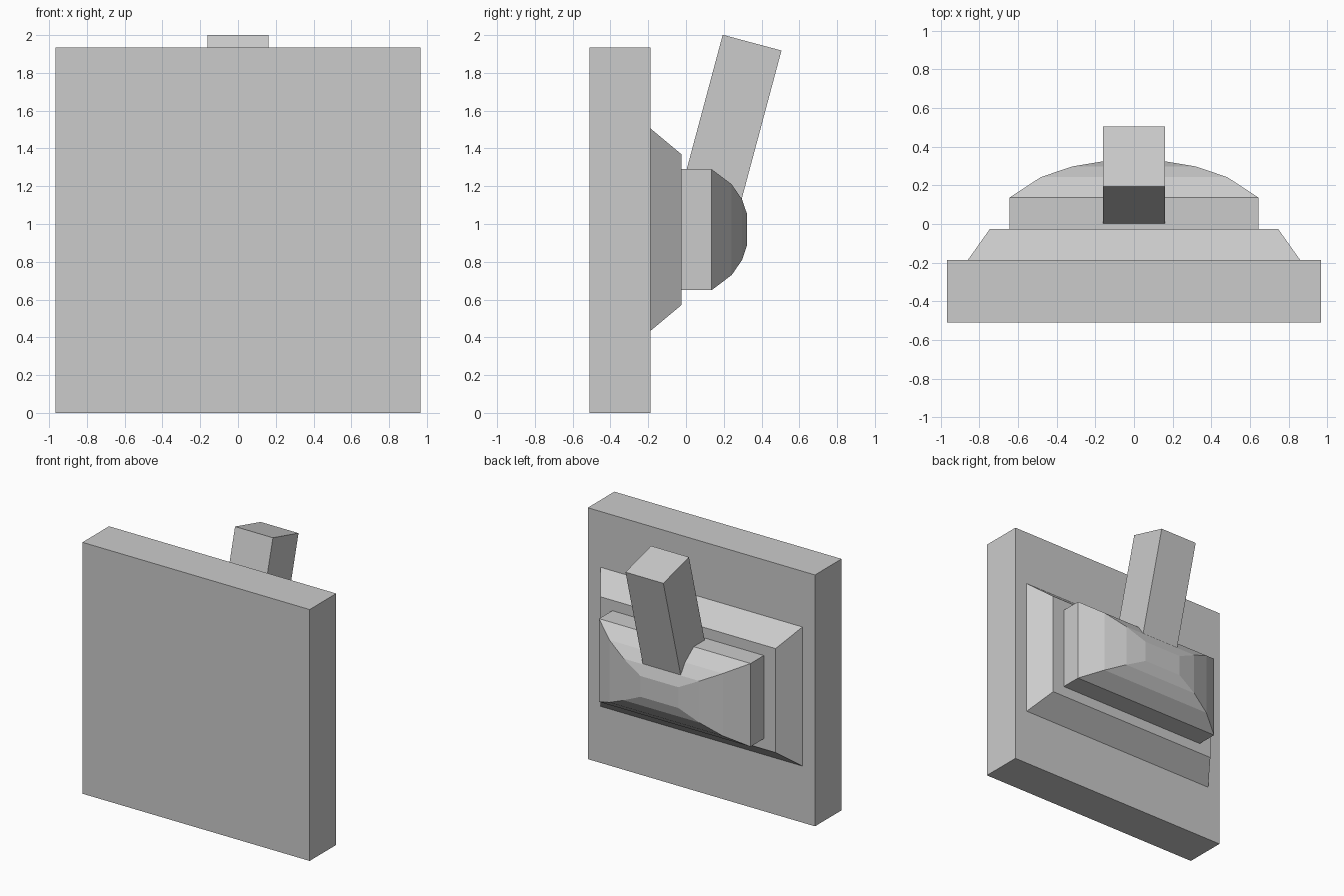
import bpy
import bmesh
from math import radians, sin, cos
from mathutils import Matrix

if "Cube" in bpy.data.objects:
    bpy.data.objects.remove(bpy.data.objects["Cube"])


def finish(name, bm):
    bmesh.ops.recalc_face_normals(bm, faces=bm.faces)
    mesh = bpy.data.meshes.new(name)
    bm.to_mesh(mesh)
    bm.free()
    obj = bpy.data.objects.new(name, mesh)
    bpy.context.collection.objects.link(obj)
    return obj


def loft(name, zc, sections):
    """Closed stack of rectangles (y, half width, half height) along y."""
    bm = bmesh.new()
    rings = [[bm.verts.new((sx * hx, y, zc + sz * hz))
              for sx, sz in ((-1, -1), (1, -1), (1, 1), (-1, 1))]
             for y, hx, hz in sections]
    for a, b in zip(rings, rings[1:]):
        for i in range(4):
            j = (i + 1) % 4
            bm.faces.new((a[i], a[j], b[j], b[i]))
    bm.faces.new(rings[0])
    bm.faces.new(rings[-1])
    return finish(name, bm)


# Wall plate and bevelled collar
loft("wall_plate", 0.967, [(-0.51, 0.967, 0.967), (-0.187, 0.967, 0.967)])
loft("collar", 0.97, [(-0.187, 0.86, 0.535), (-0.025, 0.745, 0.40)])

# Switch body: straight base, then a stepped pillow dome
loft("switch_body", 0.97, [
    (-0.025, 0.645, 0.32), (0.136, 0.645, 0.32), (0.242, 0.483, 0.24),
    (0.297, 0.322, 0.16), (0.324, 0.161, 0.08)])

# Tilted lever, sunk into the dome
tilt, length, width = radians(15), 0.96, 0.322
top_y, top_z = 0.35, 1.96
bm = bmesh.new()
bmesh.ops.create_cube(bm, size=1, matrix=(
    Matrix.Translation((0, top_y - sin(tilt) * length / 2,
                        top_z - cos(tilt) * length / 2))
    @ Matrix.Rotation(-tilt, 4, 'X')
    @ Matrix.Diagonal((width, width, length, 1))))
finish("lever", bm)
